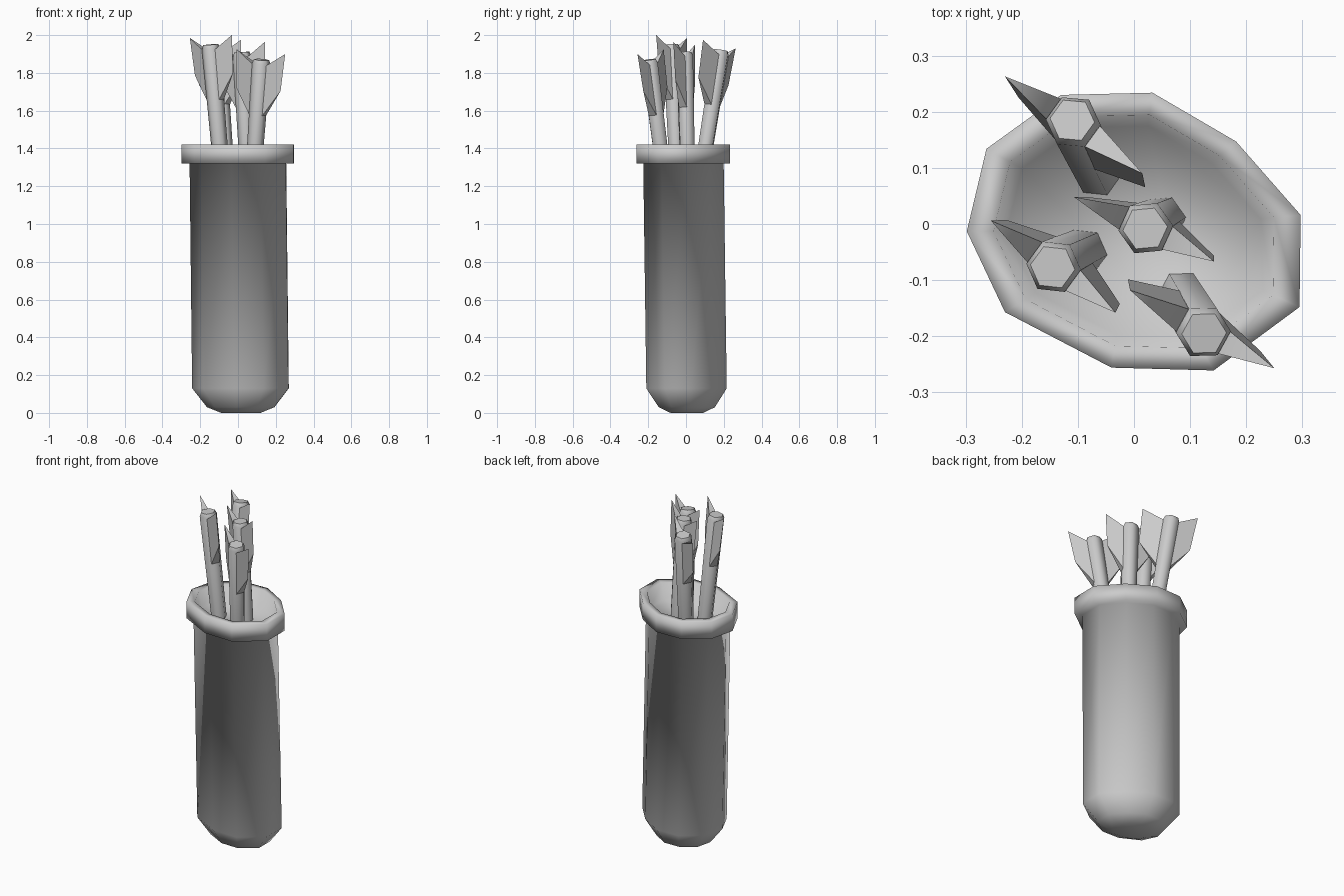
import bpy, bmesh, math
from mathutils import Vector

cube = bpy.data.objects.get("Cube")
if cube:
    bpy.data.objects.remove(cube, do_unlink=True)

grey = bpy.data.materials.new("plain_grey")
grey.use_nodes = True
colour = (0.6, 0.6, 0.6, 1)
grey.diffuse_color = colour
grey.node_tree.nodes["Principled BSDF"].inputs["Base Color"].default_value = colour


def finish(bm, name, angle):
    bmesh.ops.recalc_face_normals(bm, faces=bm.faces)
    mesh = bpy.data.meshes.new(name)
    bm.to_mesh(mesh)
    bm.free()
    mesh.materials.append(grey)
    obj = bpy.data.objects.new(name, mesh)
    bpy.context.collection.objects.link(obj)
    bpy.ops.object.select_all(action="DESELECT")
    obj.select_set(True)
    bpy.context.view_layer.objects.active = obj
    bpy.ops.object.shade_smooth_by_angle(angle=math.radians(angle))
    return obj


def loft(bm, rings):
    """Skin a stack of point rings and cap both ends."""
    loops = [[bm.verts.new(p) for p in ring] for ring in rings]
    for low, high in zip(loops, loops[1:]):
        n = len(low)
        for i in range(n):
            j = (i + 1) % n
            bm.faces.new((low[i], low[j], high[j], high[i]))
    bm.faces.new(loops[0][::-1])
    bm.faces.new(loops[-1])


# Quiver: slanted oval outline lofted through (scale, height) steps
outline = [(-.298, .0), (-.23, -.144), (-.04, -.243), (.142, -.248), (.295, -.135),
           (.297, .029), (.182, .16), (.033, .247), (-.13, .243), (-.263, .147)]
profile = [(.35, 0), (.6, .03), (.86, .13), (.86, 1.32), (1, 1.32),
           (1, 1.42), (.84, 1.42), (.76, 1.33)]


def oval(scale, z):
    lean = max(0, 1 - z / 1.32)
    cx, cy = .015 * lean, -.013 + .018 * lean
    return [(cx + x * scale, cy + y * scale, z) for x, y in outline]


bm = bmesh.new()
loft(bm, [oval(s, z) for s, z in profile])
finish(bm, "quiver", 180)


# Arrows: leaning hexagonal shaft with two wedge-shaped fins
def arrow(name, base, top, tips):
    base, top = Vector(base), Vector(top)
    axis = (top - base).normalized()
    span = Vector(tips[1]) - Vector(tips[0])
    out = (span - axis * span.dot(axis)).normalized()
    side = axis.cross(out)

    def hexagon(centre, r):
        ring = []
        for i in range(6):
            a = math.radians(30 + 60 * i)
            ring.append(centre + out * r * math.cos(a) + side * r * math.sin(a))
        return ring

    bm = bmesh.new()
    loft(bm, [hexagon(base, .043), hexagon(top - axis * .02, .049),
              hexagon(top, .04)])
    for tip, sign in zip(tips, (-1, 1)):
        tip = Vector(tip)
        root = top + out * sign * .036
        half = side * .024
        high, low = root - axis * .03, root - axis * .3
        heel = tip - axis * .2 - out * sign * .012
        a, b, c, d, e, f = [bm.verts.new(p) for p in
                            (high - half, high + half, low + half, low - half, tip, heel)]
        for face in ((a, b, c, d), (a, e, b), (d, c, f), (b, e, f, c), (a, d, f, e)):
            bm.faces.new(face)
    finish(bm, name, 62)


arrow("back_arrow", (-.065, .09, 1.32), (-.11, .185, 1.92),
      [(-.23, .263, 1.93), (.015, .09, 1.975)])
arrow("middle_arrow", (.05, .008, 1.32), (.02, -.008, 1.91),
      [(-.107, .048, 1.95), (.143, -.067, 1.965)])
arrow("right_arrow", (-.09, -.05, 1.32), (-.145, -.077, 1.95),
      [(-.255, .006, 1.985), (-.033, -.158, 2.0)])
arrow("front_arrow", (.085, -.125, 1.32), (.125, -.195, 1.87),
      [(-.007, -.118, 1.925), (.25, -.257, 1.9)])
